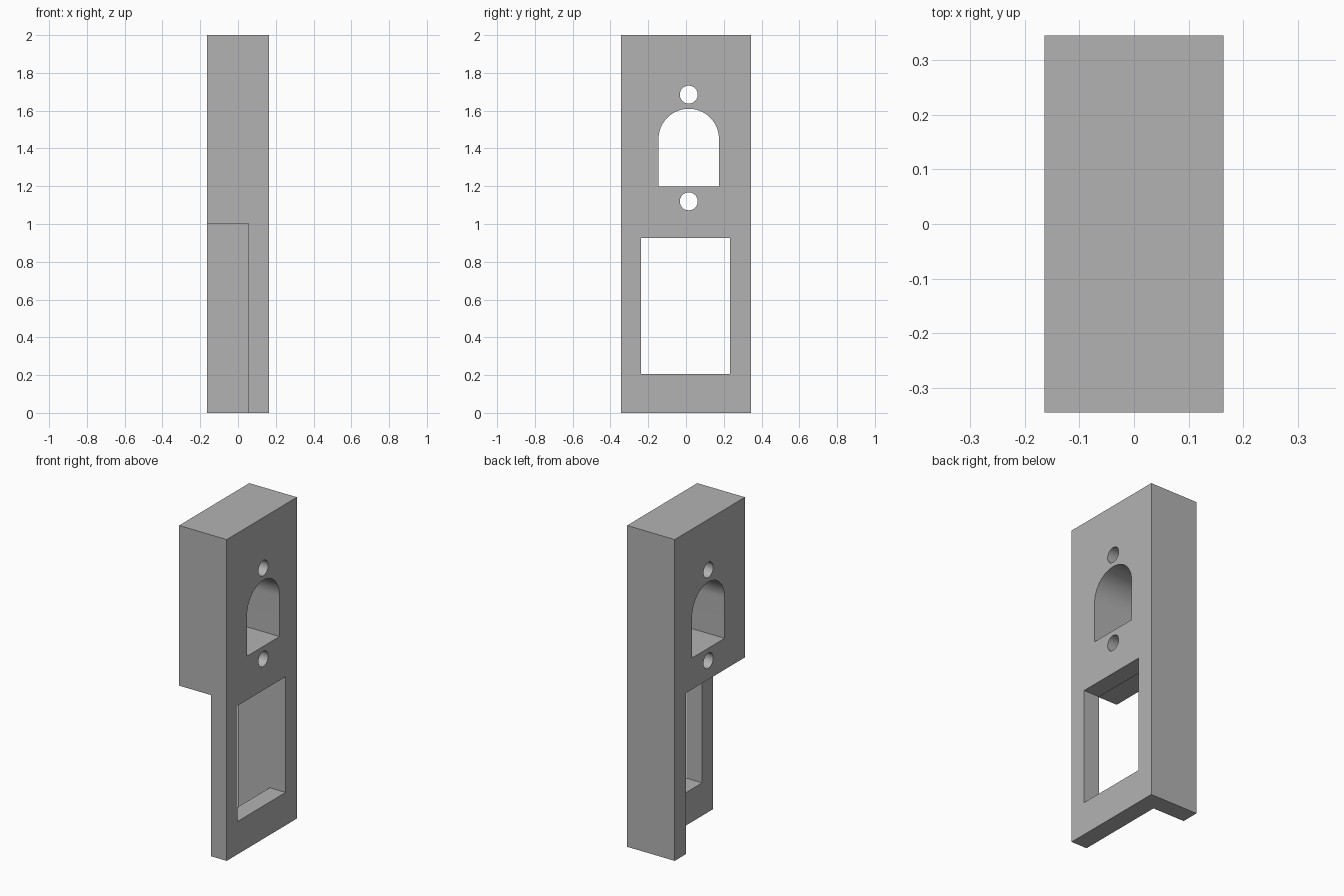
import bpy, bmesh, math

if "Cube" in bpy.data.objects:
    bpy.data.objects.remove(bpy.data.objects["Cube"], do_unlink=True)

HALF_X, HALF_Y, HEIGHT = 0.164, 0.345, 2.0
PLATE_X = 0.055   # inner face of the front plate
WALL_Y = 0.234    # inner face of the side wall
HOLE_Y = 0.0145   # centre line of arch and screw holes

grey = bpy.data.materials.new("plain grey")
grey.use_nodes = True
colour = (0.45, 0.45, 0.45, 1)
grey.diffuse_color = colour
grey.node_tree.nodes["Principled BSDF"].inputs["Base Color"].default_value = colour


def prism(name, outline, x0, x1):
    """Extrude a (y, z) outline along x."""
    bm = bmesh.new()
    face = bm.faces.new([bm.verts.new((x0, y, z)) for y, z in outline])
    top = bmesh.ops.extrude_face_region(bm, geom=[face])["geom"]
    bmesh.ops.translate(bm, vec=(x1 - x0, 0, 0),
                        verts=[v for v in top if isinstance(v, bmesh.types.BMVert)])
    bmesh.ops.recalc_face_normals(bm, faces=bm.faces)
    mesh = bpy.data.meshes.new(name)
    bm.to_mesh(mesh)
    bm.free()
    mesh.materials.append(grey)
    obj = bpy.data.objects.new(name, mesh)
    bpy.context.collection.objects.link(obj)
    return obj


def rect(y0, y1, z0, z1):
    return [(y0, z0), (y1, z0), (y1, z1), (y0, z1)]


def arc(z, radius, sweep, count):
    return [(HOLE_Y + radius * math.cos(sweep * i / count),
             z + radius * math.sin(sweep * i / count)) for i in range(count + 1)]


# Solid block, and the openings cut from it
body = prism("bracket_body", rect(-HALF_Y, HALF_Y, 0, HEIGHT), -HALF_X, HALF_X)
arch = arc(1.45, 0.16, math.pi, 40)
arch += [(arch[-1][0], 1.198), (arch[0][0], 1.198)]
cutters = [
    prism("lower_recess_cutter", rect(-1, WALL_Y, -1, 1.003), -1, PLATE_X),
    prism("window_cutter", rect(-0.237, WALL_Y, 0.205, 0.925), -0.5, 1),
    prism("arch_cutter", arch, -1, 1),
    prism("upper_screw_cutter", arc(1.685, 0.0475, math.tau, 48)[:-1], -1, 1),
    prism("lower_screw_cutter", arc(1.12, 0.0475, math.tau, 48)[:-1], -1, 1),
]
bpy.context.view_layer.objects.active = body
for cutter in cutters:
    cut = body.modifiers.new(cutter.name, "BOOLEAN")
    cut.operation = "DIFFERENCE"
    cut.solver = "EXACT"
    cut.object = cutter
    bpy.ops.object.modifier_apply(modifier=cut.name)
    bpy.data.objects.remove(cutter, do_unlink=True)

# Smooth the curved openings, keep the corners sharp
bpy.ops.object.select_all(action="DESELECT")
body.select_set(True)
bpy.ops.object.shade_smooth_by_angle(angle=math.radians(30))
